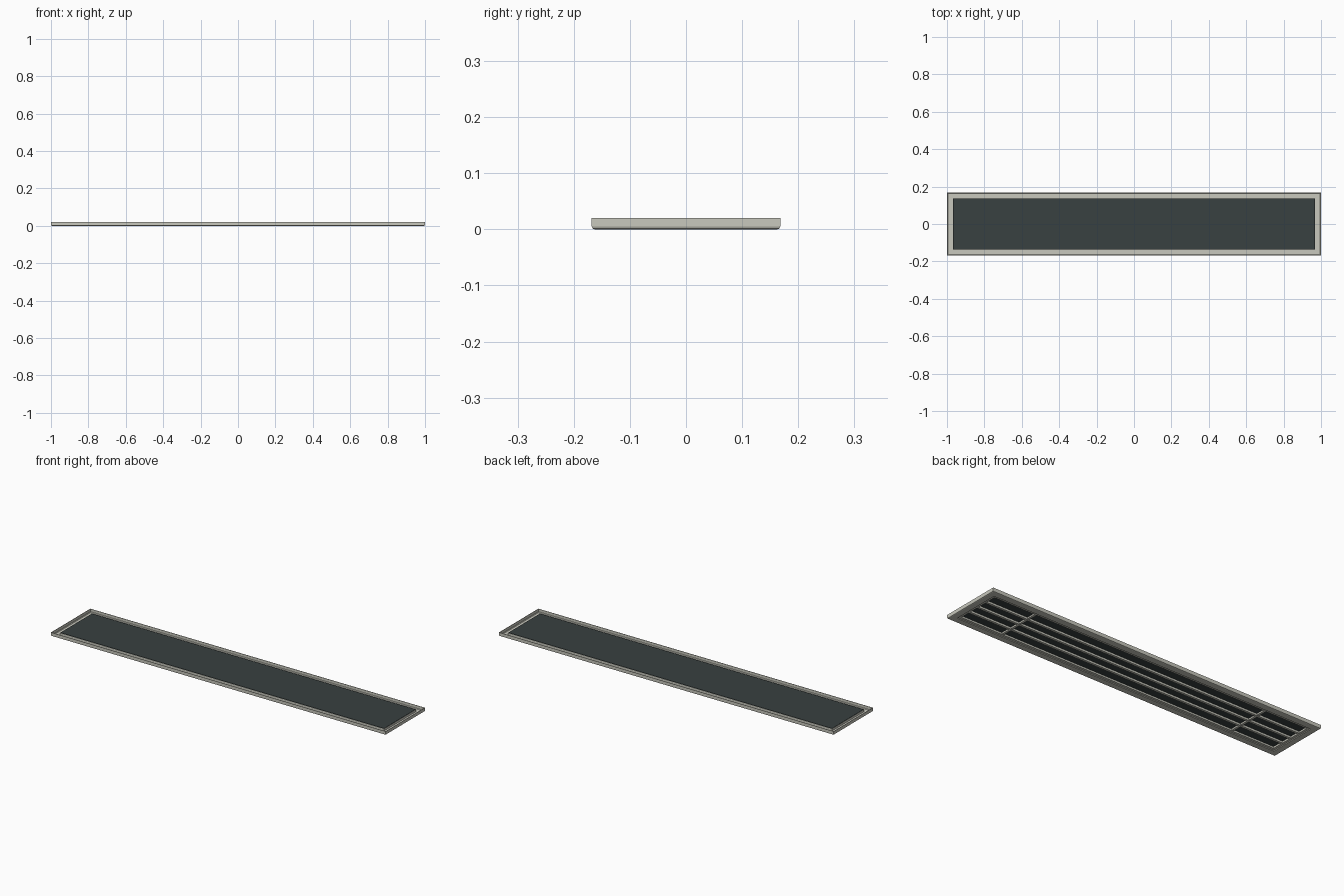
import bpy, bmesh

if "Cube" in bpy.data.objects:
    bpy.data.objects.remove(bpy.data.objects["Cube"])

HX, HY = 1.0, 0.168


def material(name, color):
    m = bpy.data.materials.new(name)
    m.diffuse_color = color
    m.use_nodes = True
    m.node_tree.nodes["Principled BSDF"].inputs["Base Color"].default_value = m.diffuse_color
    return m


LIGHT = material("warm_grey_metal", (0.58, 0.58, 0.51, 1))
DARK = material("dark_backing", (0.04, 0.052, 0.052, 1))


def finish(bm, name, mat):
    bmesh.ops.recalc_face_normals(bm, faces=bm.faces)
    me = bpy.data.meshes.new(name)
    bm.to_mesh(me)
    bm.free()
    me.materials.append(mat)
    ob = bpy.data.objects.new(name, me)
    bpy.context.collection.objects.link(ob)
    return ob


def mitred_frame(name, profile, mat):
    """Sweep a closed (inset, z) profile around the rectangle."""
    bm = bmesh.new()
    rings = [[bm.verts.new((sx * (HX - d), sy * (HY - d), z)) for d, z in profile]
             for sx, sy in ((-1, -1), (1, -1), (1, 1), (-1, 1))]
    n = len(profile)
    for c in range(4):
        a, b = rings[c], rings[(c + 1) % 4]
        for i in range(n):
            j = (i + 1) % n
            bm.faces.new((a[i], b[i], b[j], a[j]))
    return finish(bm, name, mat)


def box(name, x, y, z, mat):
    bm = bmesh.new()
    bmesh.ops.create_cube(bm, size=1)
    for v in bm.verts:
        v.co = [r[0] if c < 0 else r[1] for c, r in zip(v.co, (x, y, z))]
    return finish(bm, name, mat)


# Outer frame: wall, rounded lower edge, flat flange and inner upstand
mitred_frame("outer_frame", [
    (0, 0.02), (0, 0.005), (0.0015, 0.0015), (0.005, 0), (0.034, 0),
    (0.034, 0.013), (0.032, 0.013), (0.032, 0.002), (0.005, 0.002),
    (0.002, 0.005), (0.002, 0.02)], LIGHT)

# Inner stepped frame around the slots
mitred_frame("inner_frame", [
    (0.034, 0.004), (0.048, 0.004), (0.048, 0.013), (0.034, 0.013)], LIGHT)

# Dark backing panel
box("backing_panel", (-0.967, 0.967), (-0.135, 0.135), (0.013, 0.015), DARK)

# Long louvre bars
for i in range(3):
    y = (i - 1) * 0.06
    box(f"louvre_bar_{i + 1}", (-0.953, 0.953), (y - 0.006, y + 0.006), (0.003, 0.013), LIGHT)

# Cross bars
for side, s in (("left", -1), ("right", 1)):
    x = s * 0.70
    box(f"cross_bar_{side}", (x - 0.006, x + 0.006), (-0.121, 0.121), (0.005, 0.013), LIGHT)
